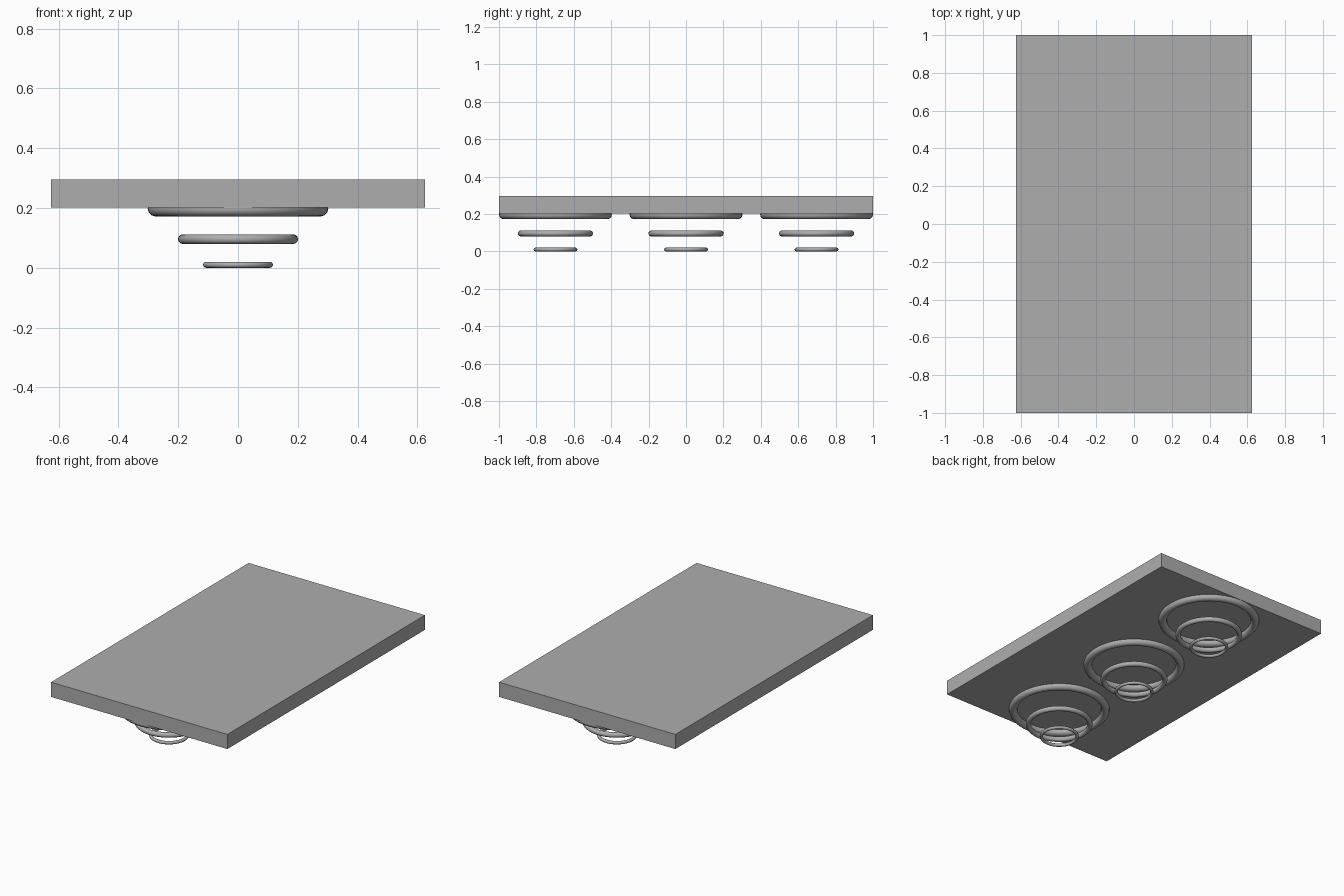
import bpy
import math

cube = bpy.data.objects.get("Cube")
if cube:
    bpy.data.objects.remove(cube, do_unlink=True)

grey = bpy.data.materials.new("plain_grey")
grey.use_nodes = True
color = (0.42, 0.42, 0.42, 1)
grey.diffuse_color = color
grey.node_tree.nodes["Principled BSDF"].inputs["Base Color"].default_value = color

# Flat slab
bpy.ops.mesh.primitive_cube_add(size=1, location=(0, 0, 0.249))
slab = bpy.context.object
slab.name = "slab"
slab.scale = (1.25, 2, 0.094)
slab.data.materials.append(grey)


def add_ring(name, y, z, outer, tube):
    bpy.ops.mesh.primitive_torus_add(
        location=(0, y, z), major_segments=48, minor_segments=12,
        major_radius=outer - tube, minor_radius=tube)
    ring = bpy.context.object
    ring.name = name
    ring.data.materials.append(grey)
    bpy.ops.object.shade_smooth_by_angle(angle=math.radians(40))


# Three stacks of rings shrinking downward
for place, y in (("front", -0.698), ("middle", 0), ("back", 0.698)):
    add_ring(place + "_large_ring", y, 0.197, 0.302, 0.025)
    add_ring(place + "_medium_ring", y, 0.096, 0.201, 0.016)
    add_ring(place + "_small_ring", y, 0.01, 0.117, 0.01)
